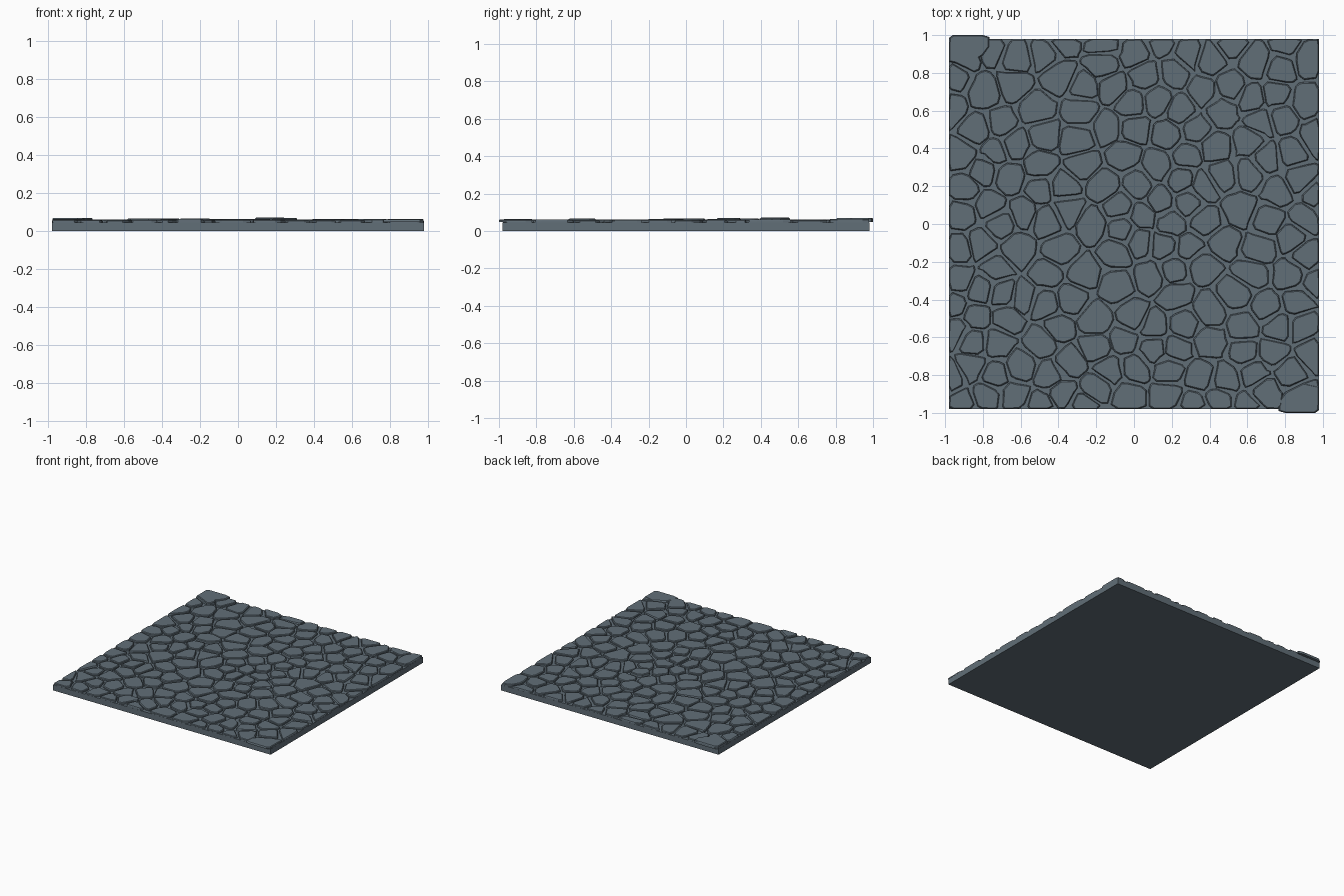
import bpy, bmesh, math, random
from mathutils import Vector

if "Cube" in bpy.data.objects:
    bpy.data.objects.remove(bpy.data.objects["Cube"])

random.seed(11)
HALF = 0.98      # half width of the tile
BED = 0.046      # level of the joints between stones
GAP = 0.007      # half the joint width

stone_grey = bpy.data.materials.new("slate grey")
stone_grey.diffuse_color = (0.12, 0.157, 0.186, 1)
stone_grey.use_nodes = True
stone_grey.node_tree.nodes["Principled BSDF"].inputs["Base Color"].default_value = stone_grey.diffuse_color


def finish(bm, name):
    bmesh.ops.recalc_face_normals(bm, faces=bm.faces)
    mesh = bpy.data.meshes.new(name)
    bm.to_mesh(mesh)
    bm.free()
    mesh.materials.append(stone_grey)
    obj = bpy.data.objects.new(name, mesh)
    bpy.context.collection.objects.link(obj)
    return obj


def clip(poly, point, normal):
    """Keep the part of a polygon behind a line."""
    out = []
    for a, b in zip(poly, poly[1:] + poly[:1]):
        da, db = (a - point).dot(normal), (b - point).dot(normal)
        if da <= 0:
            out.append(a)
        if da * db < 0:
            out.append(a.lerp(b, da / (da - db)))
    return out


def roughen(poly):
    """Cut the corners and wobble the outline, keeping the tile border straight."""
    out = []
    for a, b in zip(poly, poly[1:] + poly[:1]):
        length = (b - a).length
        if length < 0.02:
            out.append((a + b) / 2)
            continue
        for t in (0.17, 0.83):
            p = a.lerp(b, t)
            for i in (0, 1):
                if abs(p[i]) < HALF - 0.001:
                    p[i] += random.uniform(-1, 1) * min(0.008, length * 0.1)
                    p[i] = max(-HALF, min(HALF, p[i]))
            out.append(p)
    return out


def add_stone(bm, outline, base, top):
    """A stone with steep sides, a small worn bevel and a flat top."""
    c = sum(outline, Vector((0, 0))) / len(outline)
    rings = []
    for z, inset in ((base, 0.0), (top - 0.005, 0.002), (top, 0.008)):
        ring = []
        for p in outline:
            d = c - p
            q = p + d * min(inset / max(d.length, 0.001), 0.5)
            ring.append(bm.verts.new((q.x, q.y, z)))
        rings.append(ring)
    n = len(outline)
    for lo, hi in zip(rings, rings[1:]):
        for i in range(n):
            j = (i + 1) % n
            bm.faces.new((lo[i], lo[j], hi[j], hi[i]))
    bm.faces.new(rings[-1])
    bm.faces.new(rings[0][::-1])


# mortar slab
bm = bmesh.new()
bmesh.ops.create_cube(bm, size=1)
for v in bm.verts:
    v.co.x *= 2 * HALF
    v.co.y *= 2 * HALF
    v.co.z = (v.co.z + 0.5) * BED
finish(bm, "mortar_slab")

# stone centres: the large flagstones first, then random fill between them
seeds = [Vector(p) for p in (
    (-.71, 0), (-.46, .02), (-.22, 0), (.20, 0), (.71, .02), (.62, .27), (.62, -.26),
    (-.41, -.55), (0, -.49), (0, .50), (-.14, .51), (-.28, .60), (-.70, .53),
    (-.91, .36), (-.50, .31), (-.27, .31), (-.16, .20), (.18, .47), (.25, .23),
    (.63, .66), (.91, .65), (.87, .24), (-.86, -.76), (0, -.76), (-.92, .05),
    (-.62, .88), (-.89, .90), (-.17, .84), (.37, .70), (.40, -.62), (.89, -.92))]
for tries in range(9000):
    p = Vector((random.uniform(-.97, .97), random.uniform(-.97, .97)))
    if all((p - q).length > random.uniform(0.105, 0.15) for q in seeds):
        seeds.append(p)

# cobblestones, one cell around each centre
raised = {2: 0.066, 7: 0.066, 14: 0.066, 17: 0.071, 18: 0.069, 26: 0.070}
bm = bmesh.new()
for k, s in enumerate(seeds):
    cell = [Vector((x * HALF, y * HALF)) for x, y in ((-1, -1), (1, -1), (1, 1), (-1, 1))]
    for q in seeds:
        d = q - s
        if 0 < d.length < 0.6:
            n = d.normalized()
            cell = clip(cell, (s + q) / 2 - n * GAP, n)
    if len(cell) > 2:
        add_stone(bm, roughen(cell), BED - 0.01,
                  raised.get(k, random.uniform(0.058, 0.063)))
finish(bm, "cobblestones")

# two corner stones that overhang the back left and front right edges
corner = [(-.98, .86), (-.90, .84), (-.80, .89), (-.765, .94), (-.765, .99),
          (-.80, 1.0), (-.96, 1.0), (-.98, .985)]
for name, sign, top in (("back_left_corner_stone", 1, 0.070),
                        ("front_right_corner_stone", -1, 0.062)):
    bm = bmesh.new()
    add_stone(bm, [Vector(p) * sign for p in corner], 0.048, top)
    finish(bm, name)
